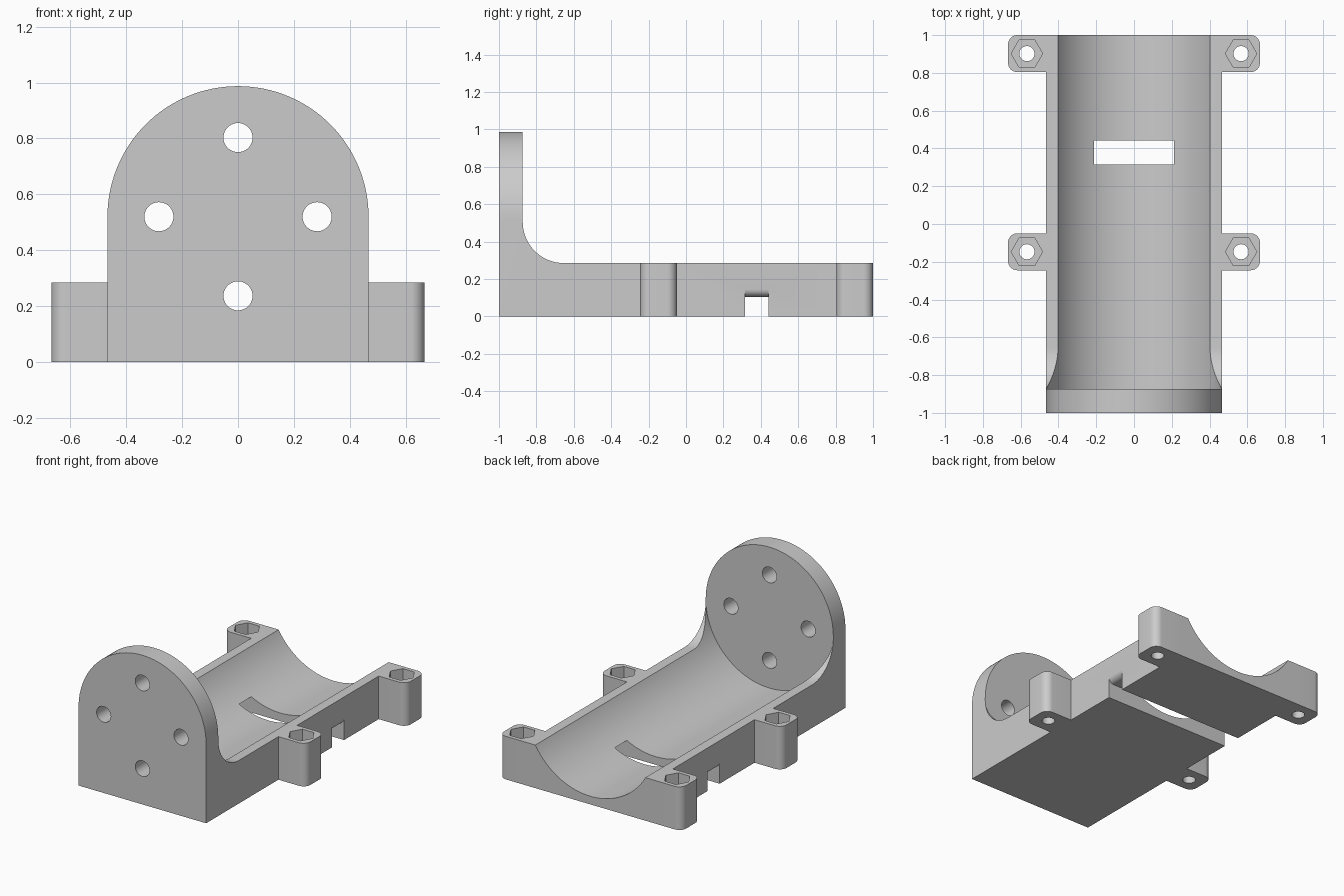
import bpy, bmesh
from math import sin, cos, radians
from mathutils import Vector

cube = bpy.data.objects.get("Cube")
if cube:
    bpy.data.objects.remove(cube, do_unlink=True)

HALF_W = 0.467      # half width of body
AXIS_Z = 0.52       # height of the cradle axis
TOP_Z = 0.285       # height of the cradle rim
PLATE_Y = -0.873    # inner face of the end plate
EAR_X = 0.567
EAR_YS = (0.902, -0.147)

grey = bpy.data.materials.new("plain_grey")
grey.use_nodes = True
grey.diffuse_color = (0.6, 0.6, 0.6, 1)
grey.node_tree.nodes["Principled BSDF"].inputs["Base Color"].default_value = (0.6, 0.6, 0.6, 1)


def arc(cx, cy, r, a0, a1, n):
    """Points along an arc, angles in degrees."""
    angles = [radians(a0 + (a1 - a0) * i / n) for i in range(n + 1)]
    return [(cx + r * cos(a), cy + r * sin(a)) for a in angles]


def ring(cx, cy, r, n):
    return arc(cx, cy, r, 0, 360, n)[:-1]


def prism(name, profile, axis, lo, hi):
    """Extrude a 2D profile along one axis."""
    place = {"x": lambda u, v: (lo, u, v),
             "y": lambda u, v: (u, lo, v),
             "z": lambda u, v: (u, v, lo)}[axis]
    bm = bmesh.new()
    face = bm.faces.new([bm.verts.new(place(u, v)) for u, v in profile])
    new = bmesh.ops.extrude_face_region(bm, geom=[face])["geom"]
    shift = Vector([hi - lo if axis == a else 0 for a in "xyz"])
    bmesh.ops.translate(bm, vec=shift, verts=[g for g in new if isinstance(g, bmesh.types.BMVert)])
    bmesh.ops.recalc_face_normals(bm, faces=bm.faces)
    mesh = bpy.data.meshes.new(name)
    bm.to_mesh(mesh)
    bm.free()
    mesh.materials.append(grey)
    obj = bpy.data.objects.new(name, mesh)
    bpy.context.collection.objects.link(obj)
    return obj


def combine(target, other, operation):
    """Apply a boolean and discard the helper."""
    mod = target.modifiers.new("bool", "BOOLEAN")
    mod.operation, mod.solver, mod.object = operation, "EXACT", other
    bpy.context.view_layer.objects.active = target
    bpy.ops.object.modifier_apply(modifier=mod.name)
    bpy.data.objects.remove(other, do_unlink=True)


# Body: L-shaped side profile with a fillet, limited by the arched front outline
r = 0.22
side = [(-1, 0), (1, 0), (1, TOP_Z)]
side += arc(PLATE_Y + r, TOP_Z + r, r, 270, 180, 20)
side += [(PLATE_Y, 1.1), (-1, 1.1)]
body = prism("cradle_body", side, "x", -0.6, 0.6)
arch = [(-HALF_W, 0), (HALF_W, 0)] + arc(0, AXIS_Z, HALF_W, 0, 180, 64)
combine(body, prism("arch", arch, "y", -1.2, 1.2), "INTERSECT")

# Mounting ears with rounded outer corners
for y in EAR_YS:
    for s in (1, -1):
        c, h, x = 0.05, 0.098, 0.667
        ear = [(0.43, y - h)] + arc(x - c, y - h + c, c, -90, 0, 10)
        ear += arc(x - c, y + h - c, c, 0, 90, 10) + [(0.43, y + h)]
        combine(body, prism("ear", [(s * u, v) for u, v in ear], "z", 0, TOP_Z), "UNION")

# Round trough
combine(body, prism("trough", ring(0, AXIS_Z, 0.4662, 128), "y", PLATE_Y, 1.2), "DIFFERENCE")

# Strap slot under the trough, with rounded upper outer edges
e, z = 0.04, 0.105
right = arc(HALF_W - e, z + e, e, 0, -90, 8)
slot = [(-0.6, -0.1), (0.6, -0.1), (0.6, z + e)] + right
slot += [(-u, v) for u, v in reversed(right)] + [(-0.6, z + e)]
combine(body, prism("slot", slot, "y", 0.315, 0.442), "DIFFERENCE")

# Ear bolt holes and hexagonal nut pockets
for y in EAR_YS:
    for x in (EAR_X, -EAR_X):
        combine(body, prism("bolt", ring(x, y, 0.04, 32), "z", -0.1, 0.5), "DIFFERENCE")
        combine(body, prism("nut", ring(x, y, 0.083, 6), "z", 0.155, 0.5), "DIFFERENCE")

# Four screw holes in the end plate
for x, z in ring(0, AXIS_Z, 0.283, 4):
    combine(body, prism("screw", ring(x, z, 0.052, 40), "y", -1.1, PLATE_Y + 0.02), "DIFFERENCE")

bpy.ops.object.select_all(action="DESELECT")
body.select_set(True)
bpy.context.view_layer.objects.active = body
bpy.ops.object.shade_smooth_by_angle(angle=radians(30))
